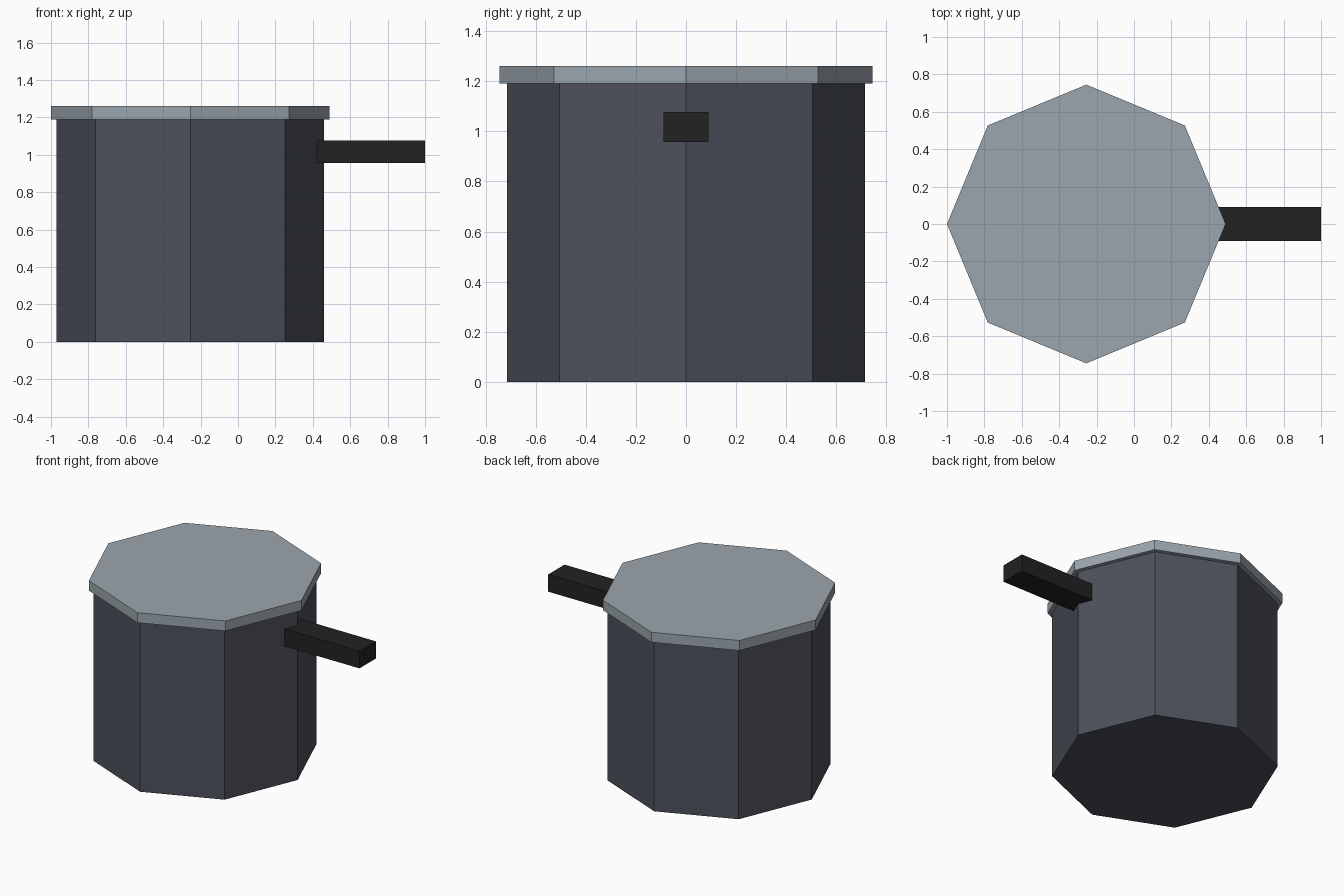
import bpy

if "Cube" in bpy.data.objects:
    bpy.data.objects.remove(bpy.data.objects["Cube"])

CX = -0.255  # pot axis


def material(name, rgb):
    m = bpy.data.materials.new(name)
    m.diffuse_color = (*rgb, 1.0)
    m.use_nodes = True
    m.node_tree.nodes["Principled BSDF"].inputs["Base Color"].default_value = m.diffuse_color
    return m


def finish(name, mat):
    ob = bpy.context.object
    ob.name = name
    ob.data.materials.append(mat)
    bpy.ops.object.transform_apply(location=False, rotation=False, scale=True)


def octagon(name, radius, z0, z1, mat):
    # eight-sided prism turned so its corners sit on the x and y axes
    bpy.ops.mesh.primitive_cylinder_add(vertices=8, radius=radius, depth=z1 - z0,
                                        location=(CX, 0, (z0 + z1) / 2))
    finish(name, mat)


def box(name, x, y, z, mat):
    bpy.ops.mesh.primitive_cube_add(size=1, location=[(a + b) / 2 for a, b in (x, y, z)])
    bpy.context.object.scale = [b - a for a, b in (x, y, z)]
    finish(name, mat)


dark_metal = material("dark_metal", (0.074, 0.082, 0.105))
light_metal = material("light_metal", (0.33, 0.38, 0.42))
black_grip = material("black_grip", (0.016, 0.016, 0.016))

# Pot body, overhanging lid and side handle
octagon("pot_body", 0.715, 0.0, 1.19, dark_metal)
octagon("lid", 0.745, 1.19, 1.26, light_metal)
box("handle", (0.40, 1.0), (-0.09, 0.09), (0.957, 1.077), black_grip)
